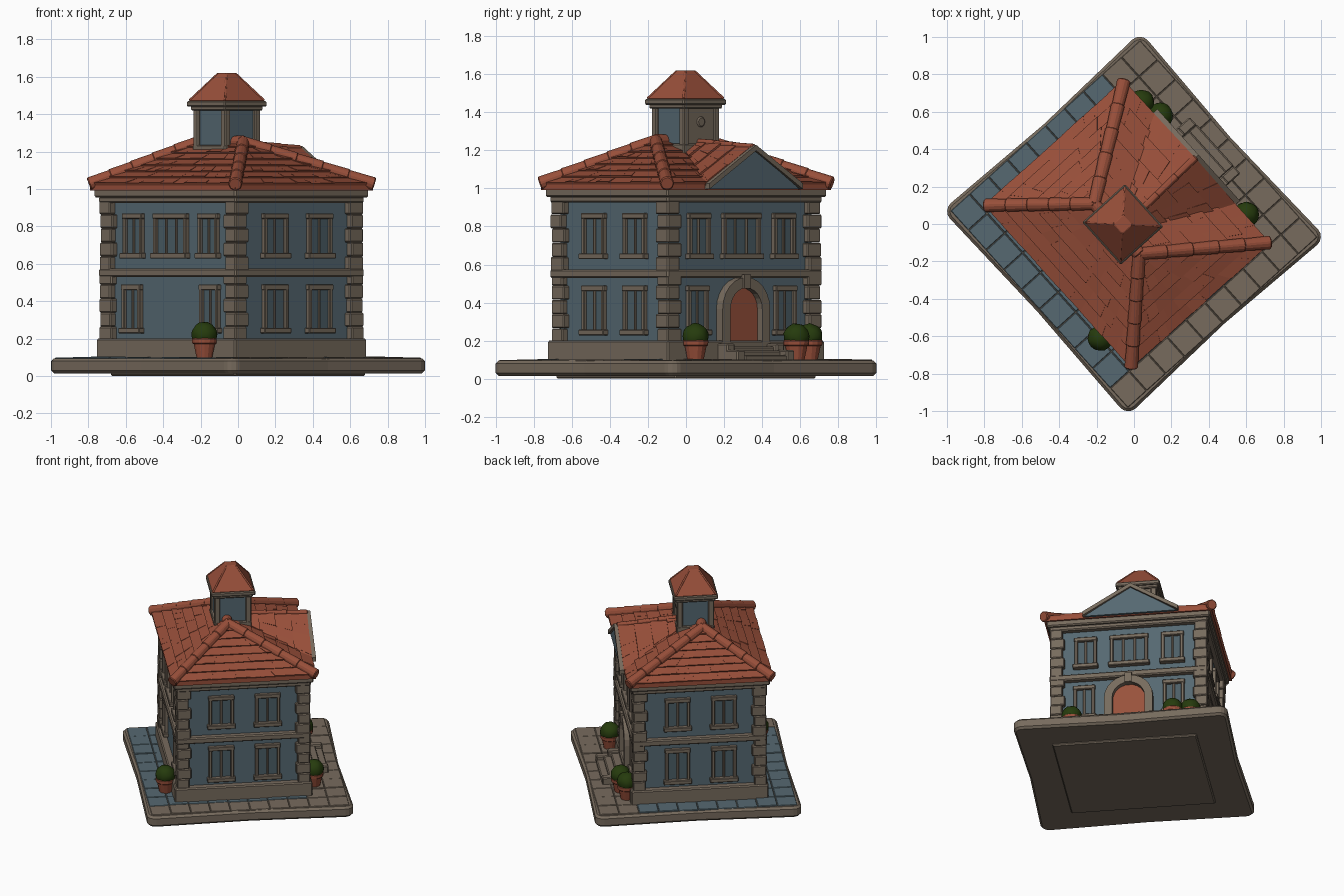
import bpy, bmesh, math, random
from math import pi, sin, cos, radians
from mathutils import Matrix, Vector as V

random.seed(4)
cube = bpy.data.objects.get("Cube")
if cube:
    bpy.data.objects.remove(cube)


def material(name, *rgb):
    m = bpy.data.materials.new(name)
    m.use_nodes = True
    m.diffuse_color = (*rgb, 1)
    m.node_tree.nodes["Principled BSDF"].inputs["Base Color"].default_value = (*rgb, 1)
    return m


STONE = material("warm stone", .185, .147, .110)
BLUE = material("slate blue", .092, .140, .166)
GLASS = material("window slate", .072, .112, .134)
ROOF = material("terracotta tile", .315, .078, .042)
DOOR = material("door orange", .315, .083, .045)
LEAF = material("dark leaf", .019, .044, .004)

TURN = Matrix.Rotation(radians(42), 4, 'Z')
HOUSE = Matrix.Translation((-.035, 0, 0)) @ TURN
GROUND = Matrix.Diagonal((1, .96, 1, 1)) @ TURN


def finish(name, bm, mat, bevel=0, frame=HOUSE, smooth=False):
    bmesh.ops.recalc_face_normals(bm, faces=bm.faces)
    me = bpy.data.meshes.new(name)
    bm.to_mesh(me)
    bm.free()
    me.materials.append(mat)
    ob = bpy.data.objects.new(name, me)
    bpy.context.collection.objects.link(ob)
    ob.matrix_world = frame
    if smooth:
        me.polygons.foreach_set("use_smooth", [True] * len(me.polygons))
    if bevel:
        mod = ob.modifiers.new("soft edges", 'BEVEL')
        mod.width, mod.segments, mod.limit_method = bevel, 1, 'ANGLE'


def box(bm, x0, x1, y0, y1, z0, z1, frame=Matrix()):
    size = Matrix.Diagonal((x1 - x0, y1 - y0, z1 - z0, 1))
    mid = Matrix.Translation(((x0 + x1) / 2, (y0 + y1) / 2, (z0 + z1) / 2))
    bmesh.ops.create_cube(bm, size=1, matrix=frame @ mid @ size)


def slab(bm, hx, hy, z0, z1, cx=0, cy=0):
    box(bm, cx - hx, cx + hx, cy - hy, cy + hy, z0, z1)


def rod(bm, p, q, r0, r1, sides=8):
    d = q - p
    m = Matrix.Translation((p + q) / 2) @ d.to_track_quat('Z', 'X').to_matrix().to_4x4()
    bmesh.ops.create_cone(bm, cap_ends=True, segments=sides, radius1=r0, radius2=r1,
                          depth=d.length, matrix=m)


def prism(bm, low, high):
    a, b = [bm.verts.new(p) for p in low], [bm.verts.new(p) for p in high]
    n = len(a)
    bm.faces.new(a)
    bm.faces.new(b)
    for i in range(n):
        j = (i + 1) % n
        bm.faces.new((a[i], a[j], b[j], b[i]))


def tiles(bm, a, b, c, d, rows, cols):
    """Overlapping tiles on the slope with eave a-b and top edge d-c."""
    n = (b - a).cross(d - a).normalized()
    n = n if n.z > 0 else -n
    at = lambda u, v: a.lerp(b, u).lerp(d.lerp(c, u), v)
    for r in range(rows):
        v0, v1 = r / rows, min((r + 1.08) / rows, .97)
        count = max(2, round(cols * (at(1, v0) - at(0, v0)).length / (b - a).length))
        cuts = [0] + [(k + .5 * (r % 2) + random.uniform(.1, .4)) / (count + .6)
                      for k in range(count)] + [1]
        for u0, u1 in zip(cuts, cuts[1:]):
            h = random.uniform(.011, .018)
            low = [at(u0, v0), at(u1, v0), at(u1, v1), at(u0, v1)]
            high = [p + n * (h if i < 2 else .005) for i, p in enumerate(low)]
            prism(bm, low, high)


# Ground slab with rounded corners, slightly pinched sides and a foot below
bm = bmesh.new()
ring = []
for k, (sx, sy) in enumerate(((1, 1), (-1, 1), (-1, -1), (1, -1))):
    for s in range(5):
        t = k * pi / 2 + s * pi / 8
        ring.append(V((sx * .665 + .06 * cos(t), sy * .695 + .06 * sin(t), 0)))
    ring.append(V(((0, .735), (-.71, 0), (0, -.735), (.705, 0))[k]).to_3d())
prism(bm, [p + V((0, 0, .015)) for p in ring], [p + V((0, 0, .095)) for p in ring])
finish("ground_slab", bm, STONE, .015, GROUND)
bm = bmesh.new()
slab(bm, .48, .51, 0, .03)
finish("ground_foot", bm, STONE, .008, GROUND)

# Paving blocks, warm stone by the door and right side, slate elsewhere
paving = {STONE: bmesh.new(), BLUE: bmesh.new()}
for i in range(10):
    for j in range(10):
        x, y = -.695 + i * .139, -.725 + j * .145
        if abs(x + .07) < .36 and abs(y + .07) < .42:
            continue
        mat = STONE if x > .35 or y < -.6 else BLUE
        g = random.uniform(.001, .002)
        box(paving[mat], x + g, x + .139 - g, y + g, y + .145 - g, .085,
            random.uniform(.098, .104))
for mat, bm in paving.items():
    finish("paving_" + mat.name.replace(" ", "_"), bm, mat, .003, GROUND)

# Walls
bm = bmesh.new()
slab(bm, .425, .505, .1, .97)
finish("walls", bm, BLUE)

# Plinth, middle band, cornice
bm = bmesh.new()
slab(bm, .475, .555, .09, .2)
slab(bm, .465, .548, .53, .575)
slab(bm, .465, .548, .925, .96)
slab(bm, .482, .565, .955, 1.0)
finish("stone_bands", bm, STONE, .008)

# Corner quoins
bm = bmesh.new()
for sx in (-1, 1):
    for sy in (-1, 1):
        for k in range(10):
            z = .19 + k * .075
            wx, wy = (.05, .043) if k % 2 else (.043, .05)
            e = random.uniform(0, .006)
            slab(bm, wx, wy, z, z + .074, sx * (.458 + e - wx), sy * (.54 + e - wy))
finish("corner_quoins", bm, STONE, .006)

# Windows: frame, mullion, sill, lintel and pane on each side
frames, panes = bmesh.new(), bmesh.new()


def window(turn, depth, u, w, z0, z1, bars=1):
    f = Matrix.Rotation(turn, 4, 'Z') @ Matrix.Translation((depth, u, 0))
    h, t = w / 2, .022
    for s in (-1, 1):
        box(frames, -.01, .024, s * h - t / 2, s * h + t / 2, z0, z1, f)
    for k in range(bars):
        m = -h + w * (k + 1) / (bars + 1)
        box(frames, -.01, .013, m - .008, m + .008, z0, z1, f)
    box(frames, -.01, .026, -h - .014, h + .014, z1 - .02, z1 + .01, f)
    box(frames, -.01, .036, -h - .022, h + .022, z0 - .022, z0 + .008, f)
    box(panes, -.01, .005, -h, h, z0, z1, f)


for turn in (0, pi):
    for u, w, bars in ((-.3, .13, 1), (0, .24, 2), (.3, .13, 1)):
        window(turn, .425, u, w, .65, .86, bars)
    for u in (-.31, .31):
        window(turn, .425, u, .125, .25, .48)
for turn in (pi / 2, -pi / 2):
    for u in (-.15, .17):
        window(turn, .505, u, .15, .65, .86)
        window(turn, .505, u, .15, .25, .48)
finish("window_frames", frames, STONE, .004)
finish("window_panes", panes, GLASS)


# Arched doorway
def arch(r, z0, x):
    pts = [V((x, r, z0))]
    pts += [V((x, r * cos(t * pi / 12), .365 + r * sin(t * pi / 12))) for t in range(13)]
    return pts + [V((x, -r, z0))]


bm = bmesh.new()
prism(bm, arch(.115, .16, .41), arch(.115, .16, .437))
finish("door", bm, DOOR)
bm = bmesh.new()
outer, inner = arch(.168, .12, 0), arch(.112, .12, 0)
for i in range(len(outer) - 1):
    quad = [outer[i], outer[i + 1], inner[i + 1], inner[i]]
    prism(bm, [p + V((.41, 0, 0)) for p in quad], [p + V((.475, 0, 0)) for p in quad])
box(bm, .42, .485, -.024, .024, .475, .548)
finish("door_arch", bm, STONE)

# Steps with side walls
bm = bmesh.new()
for k in range(3):
    box(bm, .42, .63 - k * .05, -.15, .15, .09, .125 + k * .022)
for s in (-1, 1):
    box(bm, .43, .63, s * .175 - .028, s * .175 + .028, .09, .15)
    box(bm, .43, .55, s * .175 - .028, s * .175 + .028, .09, .185)
finish("door_steps", bm, STONE, .007)

# Hipped roof core, tiles and hip caps
eave = [V((sx * .495, sy * .58, 1.02)) for sx, sy in ((1, -1), (1, 1), (-1, 1), (-1, -1))]
r0, r1 = V((-.06, -.16, 1.25)), V((-.06, .2, 1.25))
bm = bmesh.new()
for p in eave + [p - V((0, 0, .028)) for p in eave] + [r0, r1]:
    bm.verts.new(p)
bmesh.ops.convex_hull(bm, input=bm.verts)
finish("roof_core", bm, ROOF)
bm = bmesh.new()
tiles(bm, eave[0], eave[1], r1, r0, 7, 12)
tiles(bm, eave[1], eave[2], r1, r1, 7, 11)
tiles(bm, eave[2], eave[3], r0, r1, 7, 12)
tiles(bm, eave[3], eave[0], r0, r0, 7, 11)
# Gable roof over the entrance
peak, back = V((.505, .02, 1.215)), V((-.06, 0, 1.255))
feet = [V((.5, .02 + s * .33, 1.015)) for s in (-1, 1)]
for foot in feet:
    prism(bm, [p - V((0, 0, .02)) for p in (foot, peak, back)], [foot, peak, back])
    tiles(bm, foot, peak, back, back, 5, 4)
finish("roof_tiles", bm, ROOF)
bm = bmesh.new()
lift = V((0, 0, .008))
for p, q, n in [(e + lift, r, 5) for e, r in zip(eave, (r0, r1, r1, r0))] + [(r0, r1, 3),
                                                                          (peak, back, 4)]:
    size = .022 if p == peak else .039
    for k in range(n):
        rod(bm, p.lerp(q, k / n - .01), p.lerp(q, (k + 1) / n + .01), size, size * .88)
finish("roof_hip_caps", bm, ROOF, .006)

# Gable wall and raking stones
bm = bmesh.new()
tri = [V((0, -.30, .998)), V((0, .34, .998)), V((0, .02, 1.205))]
prism(bm, [p + V((.3, 0, 0)) for p in tri], [p + V((.514, 0, 0)) for p in tri])
finish("gable_wall", bm, BLUE)
bm = bmesh.new()
for foot in feet:
    low, high = foot + V((0, 0, .012)), peak + V((-.005, 0, .014))
    drop = V((0, 0, -.03))
    quad = [low, high, high + drop, low + drop]
    prism(bm, [p - V((.02, 0, 0)) for p in quad], [p + V((.03, 0, 0)) for p in quad])
finish("gable_raking_stones", bm, STONE)

# Roof turret
cx, cy = -.02, .015
bm = bmesh.new()
slab(bm, .112, .112, 1.1, 1.44, cx, cy)
finish("turret_walls", bm, BLUE)
bm = bmesh.new()
for sx in (-1, 1):
    for sy in (-1, 1):
        slab(bm, .02, .02, 1.1, 1.43, cx + sx * .108, cy + sy * .108)
slab(bm, .13, .13, 1.15, 1.235, cx, cy)
slab(bm, .138, .138, 1.42, 1.445, cx, cy)
slab(bm, .153, .153, 1.44, 1.47, cx, cy)
box(bm, cx + .1, cx + .12, cy - .1, cy + .1, 1.2, 1.43)
rod(bm, V((cx + .11, cy, 1.35)), V((cx + .126, cy, 1.35)), .032, .028, 10)
finish("turret_stonework", bm, STONE, .006)
bm = bmesh.new()
m = Matrix.Translation((cx, cy, 1.545)) @ Matrix.Rotation(pi / 4, 4, 'Z')
bmesh.ops.create_cone(bm, cap_ends=True, segments=4, radius1=.205, radius2=.05,
                      depth=.15, matrix=m)
for k in range(4):
    d = V((cos(k * pi / 2 + pi / 4), sin(k * pi / 2 + pi / 4), 0))
    c = V((cx, cy, 0))
    rod(bm, c + d * .2 + V((0, 0, 1.472)), c + d * .045 + V((0, 0, 1.617)), .008, .008, 6)
finish("turret_roof", bm, ROOF, .003)

# Potted shrubs
for k, (x, y) in enumerate(((-.18, -.61), (.04, .65), (.14, .58), (.6, .05))):
    spot = Matrix.Translation((x, y, 0))
    bm = bmesh.new()
    rod(bm, V((0, 0, .095)), V((0, 0, .18)), .042, .06, 14)
    rod(bm, V((0, 0, .172)), V((0, 0, .203)), .066, .068, 14)
    finish(f"pot_{k + 1}", bm, ROOF, .004, spot)
    bm = bmesh.new()
    bmesh.ops.create_icosphere(bm, subdivisions=3, radius=.068)
    for v in bm.verts:
        v.co = v.co * random.uniform(.96, 1.04) + V((0, 0, .222))
    finish(f"shrub_{k + 1}", bm, LEAF, 0, spot, True)
